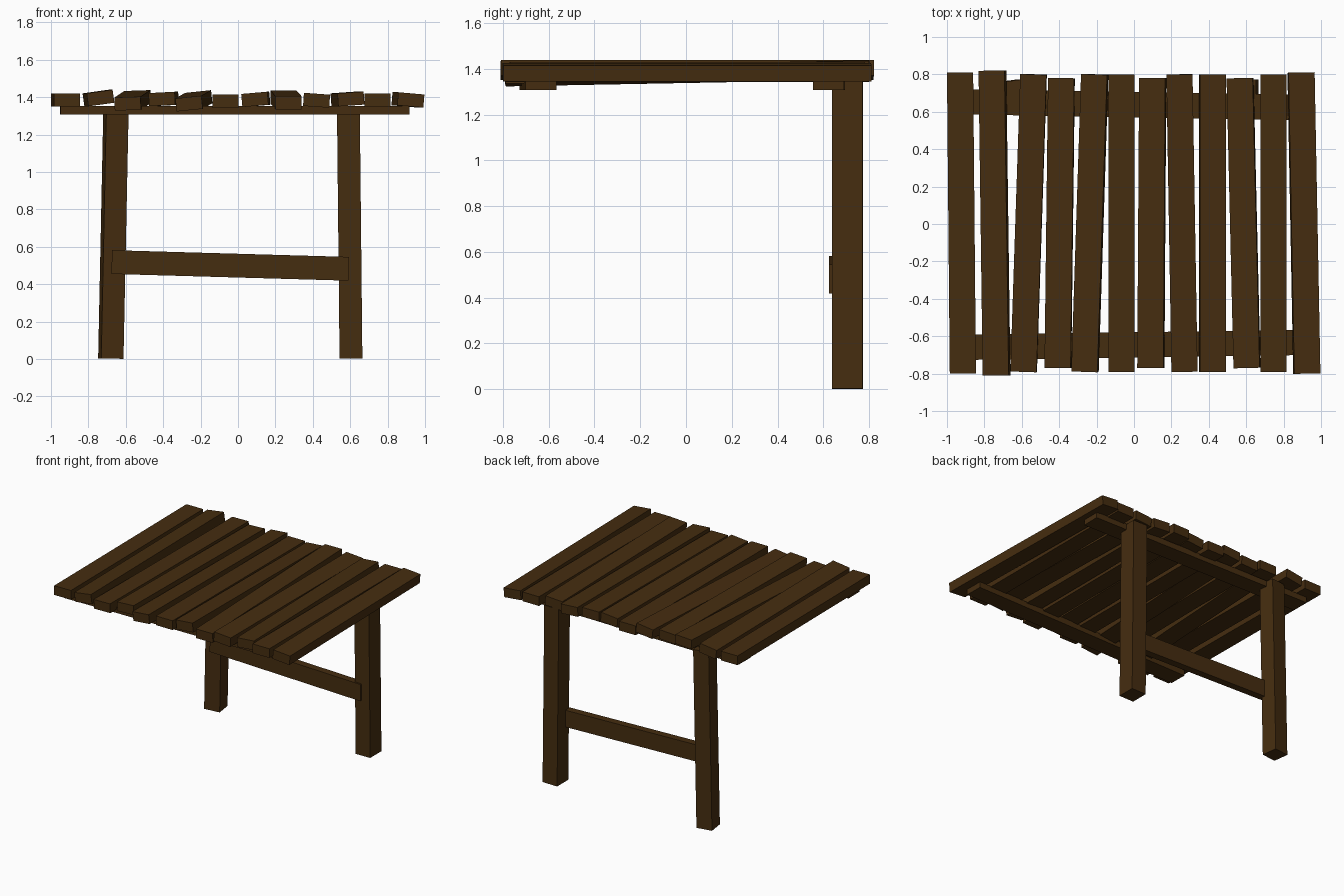
import bpy
from math import radians
from mathutils import Matrix, Vector

default = bpy.data.objects.get("Cube")
if default:
    bpy.data.objects.remove(default, do_unlink=True)

# One dark timber colour
wood = bpy.data.materials.new("dark_brown_wood")
wood.use_nodes = True
colour = (0.06, 0.026, 0.005, 1)
wood.diffuse_color = colour
shader = wood.node_tree.nodes["Principled BSDF"]
shader.inputs["Base Color"].default_value = colour
shader.inputs["Roughness"].default_value = 0.9


def timber(name, start, end, width, depth, up=(0, 0, 1), roll=0):
    """Square-cut board from start to end; roll is in degrees about its length."""
    start, end = Vector(start), Vector(end)
    along = end - start
    y = along.normalized()
    x = y.cross(Vector(up)).normalized()
    z = x.cross(y)
    bpy.ops.mesh.primitive_cube_add(size=1)
    board = bpy.context.object
    board.name = name
    turn = Matrix((x, y, z)).transposed().to_4x4() @ Matrix.Rotation(radians(roll), 4, "Y")
    shape = Matrix.Diagonal((width, along.length, depth, 1))
    board.data.transform(Matrix.Translation((start + end) / 2) @ turn @ shape)
    board.data.materials.append(wood)
    return board


# Uneven top planks: front x, back x, front z, back z, half length, roll
planks = [
    (-0.915, -0.93, 1.385, 1.385, 0.80, 0),
    (-0.735, -0.757, 1.395, 1.395, 0.81, -8),
    (-0.59, -0.537, 1.365, 1.40, 0.79, -2),
    (-0.407, -0.388, 1.39, 1.39, 0.77, -3),
    (-0.262, -0.21, 1.365, 1.395, 0.79, -6),
    (-0.067, -0.067, 1.378, 1.378, 0.79, 0),
    (0.09, 0.10, 1.388, 1.388, 0.77, -5),
    (0.27, 0.243, 1.37, 1.40, 0.79, 0),
    (0.42, 0.42, 1.383, 1.383, 0.79, 4),
    (0.604, 0.567, 1.39, 1.39, 0.77, -4),
    (0.746, 0.746, 1.383, 1.383, 0.79, 0),
    (0.924, 0.893, 1.385, 1.385, 0.80, 5),
]
for i, (xf, xb, zf, zb, half, roll) in enumerate(planks, 1):
    timber(f"top_plank_{i}", (xf, -half, zf), (xb, half + 0.01, zb), 0.14, 0.07, roll=roll)

# Cross battens under the planks
timber("front_batten", (-0.95, -0.66, 1.33), (0.915, -0.633, 1.33), 0.135, 0.045)
timber("back_batten", (-0.95, 0.654, 1.33), (0.915, 0.623, 1.33), 0.135, 0.045)

# Two slightly leaning legs, at the back only
timber("right_leg", (-0.68, 0.705, 0.002), (-0.652, 0.705, 1.35), 0.12, 0.12, up=(0, 1, 0), roll=8)
timber("left_leg", (0.604, 0.705, 0.002), (0.59, 0.705, 1.35), 0.122, 0.135, up=(0, 1, 0))

# Sloping stretcher joining the legs
timber("leg_stretcher", (-0.675, 0.653, 0.518), (0.592, 0.653, 0.482), 0.127, 0.055, up=(0, 1, 0))
